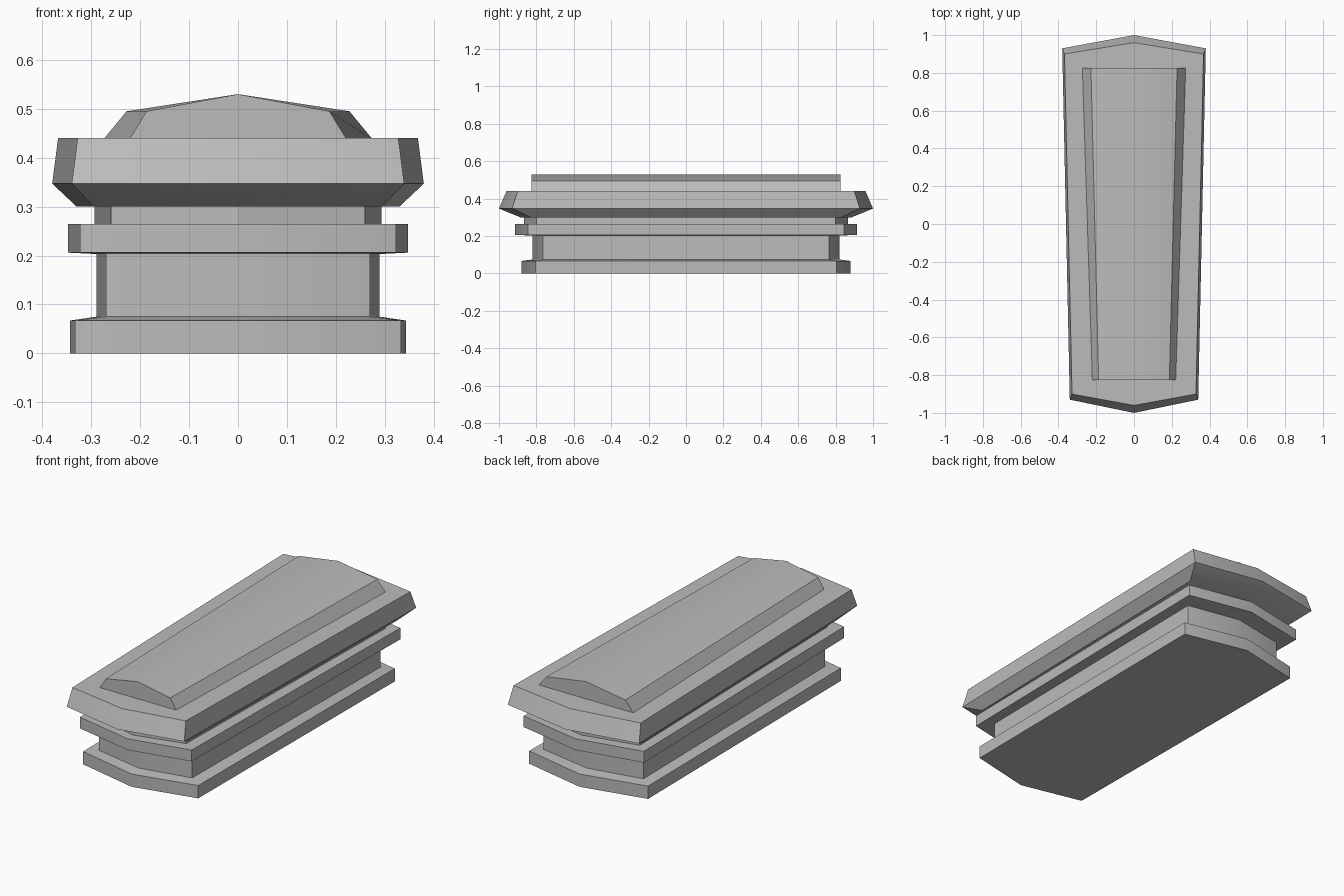
import bpy
import bmesh
from math import radians

cube = bpy.data.objects.get("Cube")
if cube:
    bpy.data.objects.remove(cube, do_unlink=True)

stone = bpy.data.materials.new("grey stone")
stone.use_nodes = True
colour = (0.5, 0.5, 0.5, 1)
stone.diffuse_color = colour
stone.node_tree.nodes["Principled BSDF"].inputs["Base Color"].default_value = colour


def finish(name, bm):
    bmesh.ops.recalc_face_normals(bm, faces=bm.faces)
    mesh = bpy.data.meshes.new(name)
    bm.to_mesh(mesh)
    bm.free()
    mesh.materials.append(stone)
    obj = bpy.data.objects.new(name, mesh)
    bpy.context.collection.objects.link(obj)
    bpy.ops.object.select_all(action='DESELECT')
    obj.select_set(True)
    bpy.context.view_layer.objects.active = obj
    bpy.ops.object.shade_smooth_by_angle(angle=radians(28))


def loft(name, rings):
    """Stack tapered six-sided outlines: (z, back half width, front half width, corner y, tip y)."""
    bm = bmesh.new()
    loops = []
    for z, back, front, corner, tip in rings:
        outline = [(0, -tip), (front, -corner), (back, corner),
                   (0, tip), (-back, corner), (-front, -corner)]
        loops.append([bm.verts.new((x, y, z)) for x, y in outline])
    for low, high in zip(loops, loops[1:]):
        for i in range(len(low)):
            j = (i + 1) % len(low)
            bm.faces.new((low[i], low[j], high[j], high[i]))
    bm.faces.new(loops[0])
    bm.faces.new(loops[-1])
    finish(name, bm)


# Plinth, recessed body, moulding and neck
loft("coffin_body", [
    (0, 0.344, 0.333, 0.805, 0.88),
    (0.067, 0.344, 0.333, 0.805, 0.88),
    (0.075, 0.289, 0.27, 0.765, 0.82),
    (0.203, 0.289, 0.27, 0.765, 0.82),
    (0.206, 0.348, 0.323, 0.845, 0.915),
    (0.265, 0.348, 0.323, 0.845, 0.915),
    (0.265, 0.293, 0.26, 0.80, 0.865),
    (0.302, 0.293, 0.26, 0.80, 0.865),
])

# Overhanging lid with a chamfered underside
loft("lid", [
    (0.30, 0.33, 0.295, 0.83, 0.885),
    (0.347, 0.38, 0.34, 0.93, 1.0),
    (0.44, 0.368, 0.328, 0.90, 0.96),
])

# Raised ridged panel on the lid
bm = bmesh.new()
ends = []
for y, foot, shoulder in ((-0.827, 0.222, 0.187), (0.827, 0.275, 0.228)):
    section = [(-foot, 0.438), (-shoulder, 0.495), (0, 0.53),
               (shoulder, 0.495), (foot, 0.438)]
    ends.append([bm.verts.new((x, y, z)) for x, z in section])
    bm.faces.new(ends[-1])
for i in range(5):
    j = (i + 1) % 5
    bm.faces.new((ends[0][i], ends[0][j], ends[1][j], ends[1][i]))
finish("ridged_panel", bm)
